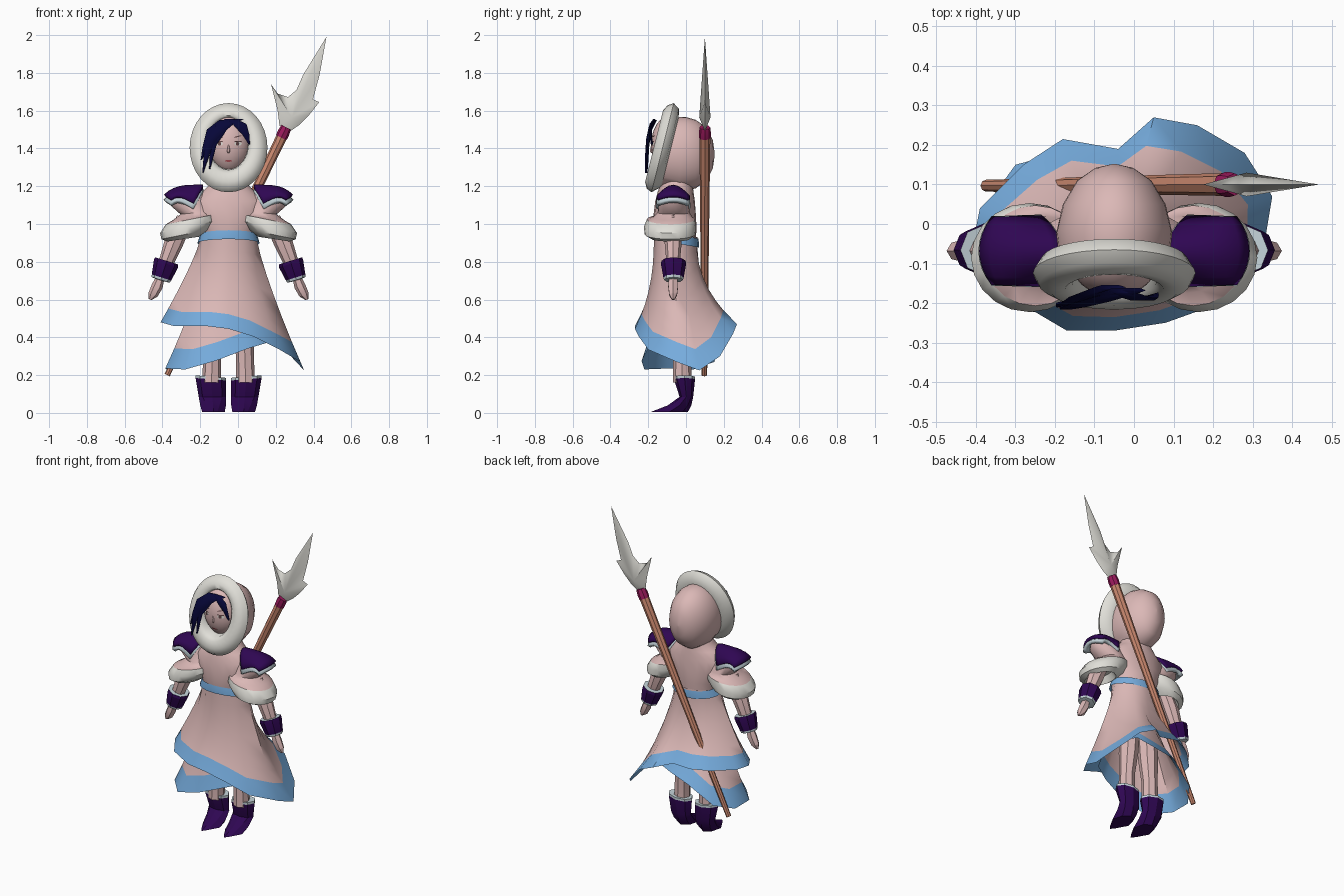
import bpy, bmesh
from math import sin, cos, pi, atan2, sqrt
from mathutils import Vector

if "Cube" in bpy.data.objects:
    bpy.data.objects.remove(bpy.data.objects["Cube"])

CX = -0.05  # body axis


def material(name, r, g, b):
    m = bpy.data.materials.new(name)
    m.use_nodes = True
    m.diffuse_color = (r, g, b, 1)
    bsdf = m.node_tree.nodes["Principled BSDF"]
    bsdf.inputs["Base Color"].default_value = (r, g, b, 1)
    bsdf.inputs["Roughness"].default_value = 0.8
    return m


PINK = material("pale pink", .71, .48, .47)
WHITE = material("warm white", .75, .74, .69)
BLUE = material("sky blue", .18, .41, .72)
PURPLE = material("deep purple", .028, .002, .085)
NAVY = material("navy hair", .002, .002, .04)
MAGENTA = material("magenta", .33, .01, .11)
WOOD = material("wood", .6, .25, .16)
TRIM = material("pale trim", .56, .66, .70)
BROWN = material("eye brown", .12, .06, .06)
LIP = material("lip red", .5, .1, .12)


def finish(name, bm, mats, smooth=40):
    bmesh.ops.recalc_face_normals(bm, faces=bm.faces)
    me = bpy.data.meshes.new(name)
    bm.to_mesh(me)
    bm.free()
    for m in mats:
        me.materials.append(m)
    ob = bpy.data.objects.new(name, me)
    bpy.context.collection.objects.link(ob)
    bpy.ops.object.select_all(action='DESELECT')
    ob.select_set(True)
    bpy.context.view_layer.objects.active = ob
    if smooth:
        bpy.ops.object.shade_smooth_by_angle(angle=smooth * pi / 180)
    return ob


def ring(c, rx, ry, n=16, tilt=0, lift=0, toe=0):
    """Ellipse leaning towards +x by tilt, front raised by lift, front narrowed by toe."""
    pts = []
    for k in range(n):
        a = 2 * pi * k / n
        u = rx * cos(a) * (1 - toe * max(0, -sin(a)))
        pts.append(Vector(c) + Vector((u * cos(tilt), ry * sin(a), -u * sin(tilt) - lift * sin(a))))
    return pts


def loft(name, rings, mats, rule=lambda i: 0, cap=True, smooth=40):
    bm = bmesh.new()
    rows = [[bm.verts.new(p) for p in r] for r in rings]
    n = len(rows[0])
    for i, (a, b) in enumerate(zip(rows, rows[1:])):
        for k in range(n):
            f = bm.faces.new((a[k], a[(k + 1) % n], b[(k + 1) % n], b[k]))
            f.material_index = rule(i)
    if cap:
        bm.faces.new(rows[0]).material_index = rule(0)
        bm.faces.new(rows[-1]).material_index = rule(len(rows) - 2)
    return finish(name, bm, mats, smooth)


# Torso with sloping shoulders, and belt
loft("torso", [ring((CX, y, z), rx, ry, 20) for z, y, rx, ry in (
    (1.3, -.04, .07, .07), (1.21, -.05, .1, .085), (1.17, -.055, .14, .095), (1.12, -.058, .2, .105),
    (1.04, -.06, .19, .113), (.97, -.058, .147, .114), (.86, -.055, .13, .1))], [PINK], smooth=60)
loft("belt", [ring((CX, -.056, z), rx, ry, 20, lift=.022) for z, rx, ry in (
    (.945, .151, .121), (.92, .158, .125), (.898, .165, .125))], [BLUE], cap=False)


# Layered skirts with uneven pointed hems
def skirt(name, hem, waist_z, scale):
    centre = Vector((CX, -.055, 0))
    rows = []
    for t in (0, .15, .3, .45, .6, .73, .84, 1):
        row = []
        for x, y, z in hem:
            d = Vector((x, y, 0)) - centre
            a = atan2(d.y, d.x)
            w = centre + Vector((.147 * cos(a), .115 * sin(a), 0)) * scale
            f = t ** (1.2 + 1.2 * abs(sin(a)))
            p = w.lerp(Vector((x, y, 0)), f)
            p.z = waist_z + (z - waist_z) * t
            row.append(p)
        rows.append(row)
    loft(name, rows, [PINK, BLUE], lambda i: int(i == 6), cap=False, smooth=50)


skirt("overskirt", [
    (-.41, -.06, .48), (-.34, -.17, .46), (-.17, -.27, .46), (-.05, -.27, .445),
    (.08, -.25, .405), (.22, -.2, .335), (.33, -.05, .27), (.35, .07, .225),
    (.28, .18, .3), (.16, .25, .42), (.05, .27, .47), (-.04, .19, .49),
    (-.18, .215, .5), (-.28, .15, .49), (-.39, .04, .485)], .93, 1)
skirt("underskirt", [
    (-.385, -.1, .235), (-.28, -.22, .23), (-.12, -.235, .275), (.05, -.2, .34),
    (.15, -.15, .37), (.2, 0, .45), (.1, .15, .45), (0, .17, .42),
    (-.15, .19, .38), (-.3, .15, .27), (-.38, .04, .23)], .9, .75)


# Domed shoulder pad sheet
def pad(name, side, grow, drop, mat):
    bm = bmesh.new()
    n = 8
    grid = []
    for i in range(n + 1):
        for j in range(n + 1):
            u = .5 + (i / n - .5) * grow
            v = (2 * j / n - 1) * grow
            z = 1.197 - .05 * u ** 4 - v * v * (.09 - .07 * u) - drop
            x = .135 + .2 * u + v * v * (.05 * (1 - u) - .03 * u)
            grid.append(bm.verts.new((CX + side * x, -.068 + .08 * v, z)))
    for i in range(n):
        for j in range(n):
            q = i * (n + 1) + j
            bm.faces.new((grid[q], grid[q + 1], grid[q + n + 2], grid[q + n + 1]))
    mod = finish(name, bm, [mat]).modifiers.new("thickness", 'SOLIDIFY')
    mod.thickness = .022
    mod.offset = 0


# Limbs, mirrored about the body axis
for side, word in ((1, "left"), (-1, "right")):
    def at(d, y, z):
        return (CX + side * d, y, z)

    loft(word + "_sleeve", [ring(at(d, y, z), rx, ry, 20, side * tilt) for z, d, y, rx, ry, tilt in (
        (1.165, .22, -.067, .08, .05, .1), (1.145, .22, -.067, .095, .07, .1), (1.11, .21, -.067, .1, .08, .1),
        (1.06, .17, -.065, .085, .085, .1), (1.035, .185, -.07, .115, .105, .15),
        (1.025, .2, -.08, .135, .127, .2), (.985, .214, -.085, .152, .138, .22),
        (.945, .23, -.085, .128, .134, .2), (.92, .24, -.08, .085, .1, .15),
        (.96, .24, -.075, .06, .07, .2))], [PINK, WHITE], lambda i: int(i > 4))
    pad(word + "_shoulder_pad", side, 1, 0, PURPLE)
    pad(word + "_pad_trim", side, 1.02, .024, TRIM)
    loft(word + "_arm", [ring(at(d, -.068, z), r, r * .9, 8, -side * .35) for d, z, r in (
        (.23, 1.03, .045), (.29, .9, .05), (.345, .76, .036), (.36, .72, .025))], [PINK], smooth=20)
    loft(word + "_hand", [ring(at(d, -.068, z), rx, ry, 6, -side * .35) for d, z, rx, ry in (
        (.36, .72, .022, .024), (.378, .67, .03, .03), (.4, .625, .026, .024),
        (.415, .6, .008, .008))], [PINK], smooth=20)
    loft(word + "_bracelet", [ring(at(d, -.066, z), r, r, 8, -side * .3) for d, z, r in (
        (.328, .805, .045), (.328, .805, .064), (.331, .79, .067), (.355, .717, .054),
        (.359, .704, .05), (.36, .702, .03))],
        [PURPLE, TRIM], lambda i: int(i not in (1, 2)), smooth=20)
    loft(word + "_leg", [ring(at(d, -.02, z), r, r, 8) for d, z, r in (
        (.06, .75, .065), (.075, .45, .058), (.087, .3, .047), (.09, .16, .05))], [PINK], smooth=20)
    # pointed boots: the sole runs forward to the toe
    loft(word + "_boot", [ring(at(d, y, z), rx, ry, 8, side * tilt, toe=toe) for d, y, z, rx, ry, tilt, toe in (
        (.093, -.01, .19, .055, .04, -.08, 0), (.094, -.008, .192, .08, .056, -.08, 0),
        (.094, -.008, .178, .081, .056, -.08, 0), (.086, .002, .085, .072, .036, 0, 0),
        (.082, -.034, .04, .068, .062, 0, .4), (.08, -.088, .005, .06, .098, 0, .7))],
        [PURPLE, TRIM], lambda i: int(i < 2), smooth=20)


# Hood: wide rolled rim running back into a dome
def hood_ring(rx, rz, zc, y, lean, n=32):
    pts = []
    for k in range(n):
        a = 2 * pi * k / n
        z = zc + rz * sin(a)
        pts.append(Vector((CX + rx * cos(a), y + lean * (z - 1.4), z)))
    return pts


loft("hood", [hood_ring(*r) for r in (
    (.1, .13, 1.42, -.1, .25), (.106, .138, 1.424, -.155, .25), (.125, .155, 1.42, -.172, .25),
    (.16, .19, 1.412, -.172, .25),
    (.19, .22, 1.408, -.155, .25), (.206, .236, 1.404, -.125, .25), (.185, .21, 1.4, -.09, .25),
    (.14, .185, 1.38, -.08, .25), (.147, .197, 1.37, -.02, .1), (.13, .182, 1.37, .05, 0),
    (.094, .14, 1.37, .11, 0), (.048, .075, 1.37, .142, 0), (.004, .005, 1.37, .152, 0))],
    [WHITE, PINK], lambda i: int(i > 6), smooth=60)

# Head with a tapered chin, and a small nose
HEAD_Y = -.08
bm = bmesh.new()
bmesh.ops.create_uvsphere(bm, u_segments=24, v_segments=16, radius=1)
for v in bm.verts:
    taper = 1 + .25 * min(0, v.co.z + .4)
    v.co = (CX + .116 * v.co.x * taper, HEAD_Y + .105 * v.co.y, 1.42 + .155 * v.co.z)
finish("head", bm, [PINK], 60)


def face_y(dx, z):
    return HEAD_Y - .105 * sqrt(max(0, 1 - (dx / .116) ** 2 - ((z - 1.42) / .155) ** 2))


loft("nose", [ring((CX, y, z), r, r, 6) for y, z, r in (
    (-.181, 1.42, .004), (-.185, 1.385, .008), (-.18, 1.377, .005))], [PINK], smooth=80)


# Painted face details
def decal(name, cx, cz, w, h, mat, slant=0, off=.004):
    bm = bmesh.new()
    vs = []
    for k in range(10):
        a = 2 * pi * k / 10
        x, z = cx + w * cos(a), cz + h * sin(a) + slant * cos(a)
        vs.append(bm.verts.new((CX + x, face_y(x, z) - off, z)))
    bm.faces.new(vs)
    finish(name, bm, [mat], 0)


for s, word in ((1, "left"), (-1, "right")):
    decal(word + "_eye", s * .05, 1.425, .02, .011, WHITE)
    decal(word + "_iris", s * .048, 1.425, .009, .011, BROWN, 0, .006)
    decal(word + "_eyelid", s * .05, 1.437, .022, .003, BROWN, 0, .007)
    decal(word + "_brow", s * .048, 1.463, .021, .003, BROWN, s * .005)
decal("mouth", 0, 1.334, .02, .005, LIP)

# Hair locks
LOCKS = (
    ((0, -.168, 1.555, .03), (-.08, -.19, 1.52, .04), (-.14, -.205, 1.45, .03),
     (-.165, -.21, 1.37, .016), (-.186, -.21, 1.27, .003)),
    ((-.03, -.168, 1.555, .04), (-.1, -.19, 1.5, .042), (-.13, -.203, 1.42, .017), (-.15, -.207, 1.29, .003)),
    ((-.06, -.16, 1.55, .04), (-.13, -.185, 1.5, .035), (-.165, -.2, 1.42, .02), (-.195, -.205, 1.34, .003)),
    ((-.04, -.168, 1.555, .03), (.008, -.187, 1.53, .037), (.043, -.187, 1.47, .018), (.06, -.18, 1.42, .003)))
for i, lock in enumerate(LOCKS):
    loft(f"hair_lock_{i + 1}", [ring((x, y, z), w, .007, 6) for x, y, z, w in lock], [NAVY], smooth=60)

# Spear: shaft, collar and barbed blade
foot, top = Vector((-.375, .097, .2)), Vector((.235, .1, 1.47))
lean = atan2(top.x - foot.x, top.z - foot.z)
loft("spear_shaft", [ring(foot.lerp(top, t), r, r, 8, lean) for t, r in ((0, .015), (1, .029))], [WOOD], smooth=20)
loft("spear_collar", [ring(foot.lerp(top, t), r, r, 8, lean) for t, r in (
    (.99, .031), (1.01, .032), (1.033, .028))], [MAGENTA], smooth=20)
OUTLINE = ((.22, 1.52), (.21, 1.6), (.175, 1.74), (.21, 1.69), (.265, 1.672), (.31, 1.71), (.345, 1.79),
           (.468, 1.99), (.432, 1.79), (.397, 1.66), (.43, 1.645), (.375, 1.575), (.325, 1.525), (.275, 1.49))
bm = bmesh.new()
edge = [bm.verts.new((x, .1, z)) for x, z in OUTLINE]
for y in (.07, .13):
    hub = bm.verts.new((.285, y, 1.565))
    for a, b in zip(edge, edge[1:] + edge[:1]):
        bm.faces.new((a, b, hub))
finish("spear_blade", bm, [WHITE], 60)
